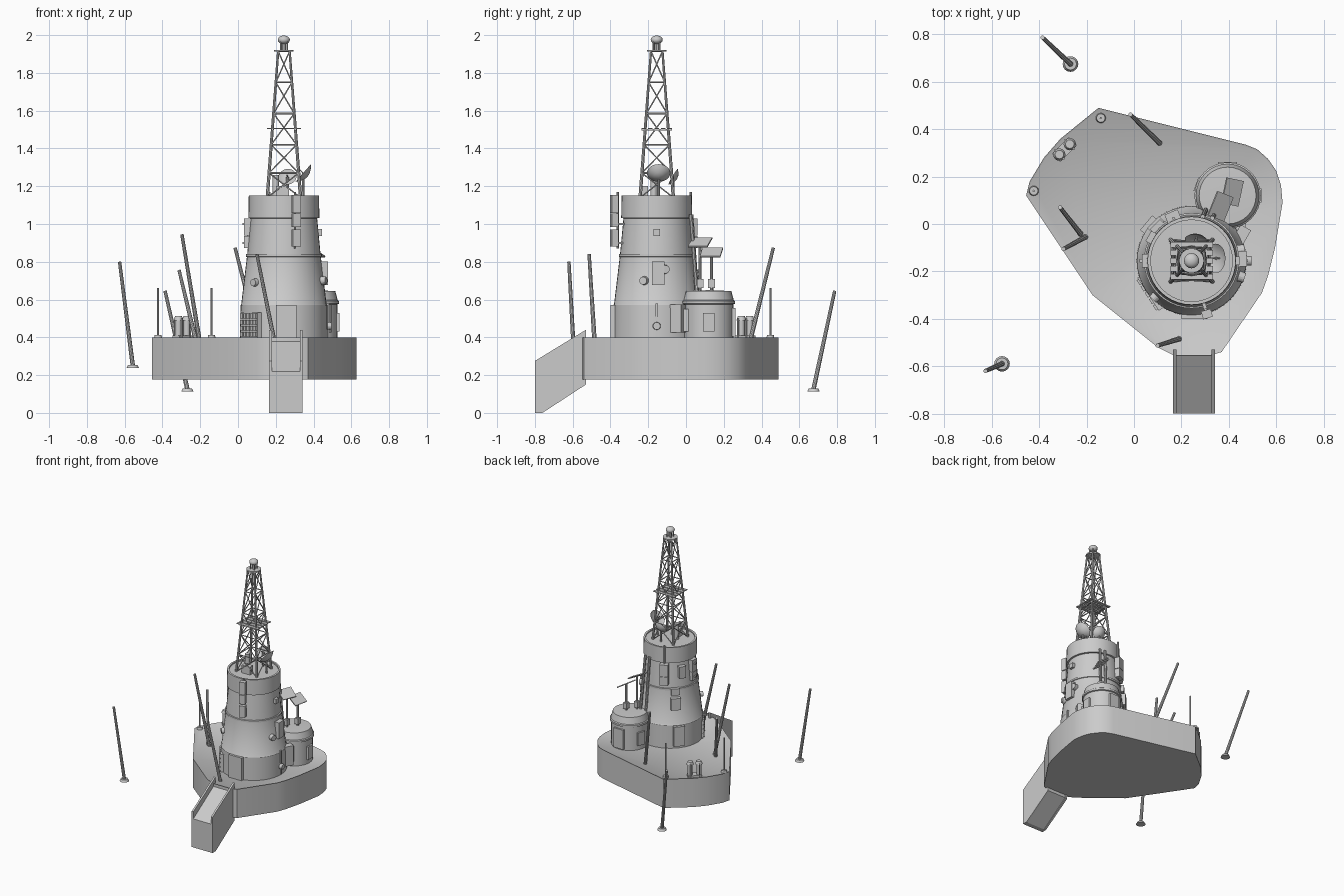
import bpy, bmesh, math
from math import radians, cos, sin
from mathutils import Vector, Matrix

cube = bpy.data.objects.get("Cube")
if cube:
    bpy.data.objects.remove(cube)

grey = bpy.data.materials.new("concrete_grey")
grey.use_nodes = True
grey.diffuse_color = (0.6, 0.6, 0.6, 1)
grey.node_tree.nodes["Principled BSDF"].inputs["Base Color"].default_value = (0.6, 0.6, 0.6, 1)

TOWER = Vector((0.243, -0.155, 0))
ANNEX = Vector((0.395, 0.12, 0))
DECK = 0.4


# ---------- helpers: each one adds a shape to a bmesh ----------
def finish(bm, name, smooth=False):
    bmesh.ops.recalc_face_normals(bm, faces=bm.faces)
    mesh = bpy.data.meshes.new(name)
    bm.to_mesh(mesh)
    bm.free()
    mesh.materials.append(grey)
    ob = bpy.data.objects.new(name, mesh)
    bpy.context.collection.objects.link(ob)
    if smooth:
        bpy.ops.object.select_all(action='DESELECT')
        ob.select_set(True)
        bpy.context.view_layer.objects.active = ob
        bpy.ops.object.shade_smooth_by_angle(angle=radians(35))
    return ob


def box(bm, centre, size, rot=None):
    m = Matrix.Translation(centre) @ (rot or Matrix()) @ Matrix.Diagonal((*size, 1))
    bmesh.ops.create_cube(bm, size=1, matrix=m)


def rod(bm, a, b, r, r2=None, sides=8):
    a, b = Vector(a), Vector(b)
    d = b - a
    m = Matrix.Translation((a + b) / 2) @ d.to_track_quat('Z', 'Y').to_matrix().to_4x4()
    bmesh.ops.create_cone(bm, cap_ends=True, segments=sides, radius1=r,
                          radius2=r if r2 is None else r2, depth=d.length, matrix=m)


def lathe(bm, profile, origin, steps=40):
    verts = [bm.verts.new((r, 0, z)) for r, z in profile]
    edges = [bm.edges.new(p) for p in zip(verts, verts[1:])]
    out = bmesh.ops.spin(bm, geom=verts + edges, cent=(0, 0, 0), axis=(0, 0, 1),
                         angle=math.tau, steps=steps)
    bmesh.ops.remove_doubles(bm, verts=bm.verts, dist=1e-4)
    bmesh.ops.translate(bm, verts=bm.verts, vec=origin)


def extrude_outline(bm, pts, vec):
    face = bm.faces.new([bm.verts.new(p) for p in pts])
    new = bmesh.ops.extrude_face_region(bm, geom=[face])["geom"]
    bmesh.ops.translate(bm, verts=[v for v in new if isinstance(v, bmesh.types.BMVert)], vec=vec)


def mount(bm, origin, angle, r, z, width, height, depth):
    """Box fixed to a round wall, facing outwards at the angle."""
    rot = Matrix.Rotation(radians(angle), 4, 'Z')
    box(bm, origin + rot @ Vector((r, 0, z)), (depth, width, height), rot)


def lamp(bm, origin, angle, r, z, radius):
    d = Vector((cos(radians(angle)), sin(radians(angle)), 0))
    p = origin + d * r + Vector((0, 0, z))
    rod(bm, p - d * 0.03, p + d * 0.02, radius, radius * 0.8, 16)


# ---------- platform with a shallow rim ----------
outline = [(-.15, .49), (.47, .335), (.52, .315), (.565, .275), (.6, .225), (.62, .165),
           (.627, .09), (.595, -.1), (.565, -.22), (.54, -.29), (.37, -.54), (.32, -.555),
           (.17, -.555), (.10, -.52), (-.175, -.30), (-.455, .12), (-.44, .18), (-.38, .28), (-.31, .36)]
bm = bmesh.new()
extrude_outline(bm, [(x, y, 0.178) for x, y in outline], (0, 0, DECK - 0.178))
top = max(bm.faces, key=lambda f: f.calc_center_median().z)
bmesh.ops.inset_region(bm, faces=[top], thickness=0.008)
bmesh.ops.translate(bm, verts=top.verts, vec=(0, 0, -0.005))
finish(bm, "platform", True)

# ---------- boat ramp ----------
bm = bmesh.new()
ramp = [(-.8, 0), (-.8, .22), (-.535, .39), (-.535, .155), (-.765, 0)]
extrude_outline(bm, [(.175, y, z) for y, z in ramp], (.155, 0, 0))
finish(bm, "ramp")
bm = bmesh.new()
wall = [(-.8, 0), (-.8, .275), (-.53, .44), (-.53, .15), (-.76, 0)]
for x in (.165, .328):
    extrude_outline(bm, [(x, y, z) for y, z in wall], (.014, 0, 0))
finish(bm, "ramp_walls")

# ---------- main tower ----------
bm = bmesh.new()
lathe(bm, [(0, .39), (.232, .39), (.23, .57), (.226, .575), (.196, .825), (.201, .827), (.201, .84),
           (.194, .842), (.176, 1.03), (.188, 1.032), (.186, 1.15), (.172, 1.15), (.172, 1.14), (0, 1.14)], TOWER)
finish(bm, "main_tower", True)

# ---------- side tower ----------
bm = bmesh.new()
lathe(bm, [(0, .39), (.131, .39), (.131, .575), (.14, .578), (.14, .592), (.133, .597),
           (.12, .645), (.0, .65)], ANNEX, 32)
finish(bm, "side_tower", True)

# ---------- lattice mast ----------
def corner(i, z):
    half = 0.088 + (0.03 - 0.088) * (z - 1.14) / (1.92 - 1.14)
    sx, sy = ((-1, -1), (1, -1), (1, 1), (-1, 1))[i % 4]
    return TOWER + Vector((sx * half, sy * half, z))


bm = bmesh.new()
levels = [1.14, 1.27, 1.42, 1.585, 1.75, 1.915]
for i in range(4):
    rod(bm, corner(i, 1.14), corner(i, 1.92), .009, .006)
    for lo, hi in zip(levels, levels[1:]):
        rod(bm, corner(i, lo), corner(i + 1, hi), .0035, sides=6)
        rod(bm, corner(i + 1, lo), corner(i, hi), .0035, sides=6)
        rod(bm, corner(i, hi), corner(i + 1, hi), .004, sides=6)
finish(bm, "lattice_mast")

bm = bmesh.new()
for k in range(-2, 3):
    box(bm, TOWER + Vector((0, k * .034, 1.505)), (.18, .024, .006))
for s in (-1, 1):
    box(bm, TOWER + Vector((s * .06, 0, 1.5)), (.012, .16, .008))
finish(bm, "mast_platform")

# ---------- beacon on top ----------
bm = bmesh.new()
lathe(bm, [(0, 1.912), (.052, 1.912), (.052, 1.922), (0, 1.922)], TOWER, 24)
for a in range(4):
    p = TOWER + Vector((.024 * cos(a * math.pi / 2 + .8), .024 * sin(a * math.pi / 2 + .8), 1.92))
    rod(bm, p, p + Vector((0, 0, .055)), .004)
rod(bm, TOWER + Vector((0, 0, 1.92)), TOWER + Vector((0, 0, 1.97)), .012)
bmesh.ops.create_uvsphere(bm, u_segments=16, v_segments=8, radius=1,
                          matrix=Matrix.Translation(TOWER + Vector((0, 0, 1.975))) @ Matrix.Diagonal((.032, .032, .023, 1)))
finish(bm, "beacon", True)

# ---------- dishes and roof equipment ----------
for name, at, aim, r in (("east_dish", (.345, -.145, 1.27), (-.8, 0, .7), .062),
                         ("north_dish", (.262, -.068, 1.25), (-.1, -.85, .5), .048)):
    bm = bmesh.new()
    lathe(bm, [(0, -.5 * r), (.4 * r, -.42 * r), (.75 * r, -.22 * r), (r, 0), (.75 * r, -.16 * r), (0, -.36 * r)],
          (0, 0, 0), 24)
    rod(bm, (0, 0, -.4 * r), (0, 0, .45 * r), .003)
    bm.transform(Matrix.Translation(at) @ Vector(aim).to_track_quat('Z', 'Y').to_matrix().to_4x4())
    rod(bm, (at[0], at[1], 1.14), at, .007)
    finish(bm, name, True)
bm = bmesh.new()
rod(bm, (.2, -.17, 1.14), (.2, -.17, 1.26), .018, sides=16)
box(bm, (.235, -.22, 1.165), (.07, .04, .07))
finish(bm, "roof_equipment")

# ---------- antenna panels around the tower ----------
bm = bmesh.new()
for z, h in ((1.107, .095), (1.02, .07), (.927, .09)):
    mount(bm, TOWER, -74, .234, z, .042, h, .035)
for z, h in ((.985, .09), (.905, .065)):
    mount(bm, TOWER, 180, .19, z, .055, h, .04)
    mount(bm, TOWER, 113, .203, z, .06, h, .04)
mount(bm, TOWER, 150, .19, .96, .05, .09, .04)
mount(bm, TOWER, 0, .188, .955, .035, .035, .03)
for a, r in ((-74, .215), (113, .195)):
    d = Vector((cos(radians(a)) * r, sin(radians(a)) * r, 0))
    rod(bm, TOWER + d + Vector((0, 0, .87)), TOWER + d + Vector((0, 0, 1.17)), .006)
for a in (-74, 113, 180):
    for z in (.9, 1.0):
        mount(bm, TOWER, a, .195, z, .015, .012, .05)
finish(bm, "antenna_panels")

# ---------- wall boxes and lamps ----------
bm = bmesh.new()
mount(bm, TOWER, 2, .213, .74, .065, .125, .04)
mount(bm, TOWER, 135, .213, .73, .07, .09, .035)
mount(bm, TOWER, 135, .203, .82, .06, .05, .03)
mount(bm, TOWER, 140, .235, .49, .08, .15, .03)
mount(bm, TOWER, 0, .232, .49, .012, .18, .012)
for a, r, z, s in ((-18, .215, .70, .026), (12, .21, .76, .027), (0, .232, .46, .024), (-135, .212, .69, .024)):
    lamp(bm, TOWER, a, r, z, s)
finish(bm, "wall_boxes")

# ---------- entrance porch ----------
bm = bmesh.new()
box(bm, (.255, -.365, .483), (.11, .07, .175))
finish(bm, "entrance")

# ---------- battery rack: frame with a grid of cells ----------
bm = bmesh.new()
rot = Matrix.Rotation(radians(213), 4, 'Z')
centre = Vector((.072, -.288, .465))
box(bm, centre, (.03, .165, .135), rot)
for row in range(4):
    for col in range(5):
        box(bm, centre + rot @ Vector((.018, (col - 2) * .032, (row - 1.5) * .032)), (.012, .024, .024), rot)
finish(bm, "battery_rack")

# ---------- cabinets and pipes between and on the towers ----------
bm = bmesh.new()
box(bm, (.455, -.045, .5), (.05, .07, .15), Matrix.Rotation(radians(-30), 4, 'Z'))
box(bm, (.44, .0, .49), (.06, .05, .12))
mount(bm, ANNEX, 0, .132, .48, .06, .1, .02)
mount(bm, ANNEX, 90, .132, .48, .08, .15, .02)
mount(bm, ANNEX, 160, .132, .48, .06, .1, .02)
rod(bm, (.29, .03, 1.05), (.31, .075, .4), .01)
rod(bm, (.33, .025, 1.05), (.35, .06, .6), .01)
finish(bm, "cabinets_and_pipes")

# ---------- solar panels ----------
bm = bmesh.new()
for x, y, z, yaw in ((.415, .135, .85, -12), (.365, .075, .903, -22)):
    tilt = Matrix.Rotation(radians(yaw), 4, 'Z') @ Matrix.Rotation(radians(33), 4, 'Y')
    box(bm, (x, y, z), (.085, .11, .008), tilt)
    rod(bm, (x, y, .64), (x, y, z), .008)
    box(bm, (x, y, .685), (.03, .035, .045))
finish(bm, "solar_panels")

# ---------- leaning mooring poles, two with feet off the platform ----------
bm = bmesh.new()
poles = [((-.557, -.59, .25), (-.627, -.62, .8)), ((-.268, .675, .125), (-.386, .787, .645)),
         ((.108, .342, .39), (-.015, .462, .873)), ((-.225, -.042, .39), (-.312, .07, .755)),
         ((-.205, -.055, .39), (-.297, -.105, .945)), ((.19, -.485, .39), (.1, -.513, .84))]
for foot, head in poles:
    rod(bm, foot, head, .012, .009, 10)
for foot, head in poles[:2]:
    f = Vector(foot)
    rod(bm, f - Vector((0, 0, .012)), f + Vector((0, 0, .004)), .033, .025, 16)
finish(bm, "mooring_poles", True)

# ---------- whip aerials ----------
bm = bmesh.new()
for x, y in ((-.423, .14), (-.14, .447)):
    rod(bm, (x, y, .39), (x, y, .412), .022, .018, 16)
    rod(bm, (x, y, .4), (x, y, .66), .005)
finish(bm, "whip_aerials", True)

# ---------- twin bollards ----------
bm = bmesh.new()
box(bm, (-.293, .315, .403), (.1, .05, .015), Matrix.Rotation(radians(45), 4, 'Z'))
for s in (-1, 1):
    c = Vector((-.293 + s * .022, .315 + s * .022, 0))
    lathe_base = c + Vector((0, 0, DECK))
    rod(bm, lathe_base, c + Vector((0, 0, .49)), .018, sides=16)
    rod(bm, c + Vector((0, 0, .49)), c + Vector((0, 0, .512)), .026, .018, 16)
    rod(bm, c + Vector((-.018, .018, .4)), c + Vector((-.018, .018, .5)), .005)
    rod(bm, c + Vector((.018, -.018, .4)), c + Vector((.018, -.018, .5)), .005)
finish(bm, "bollards", True)
